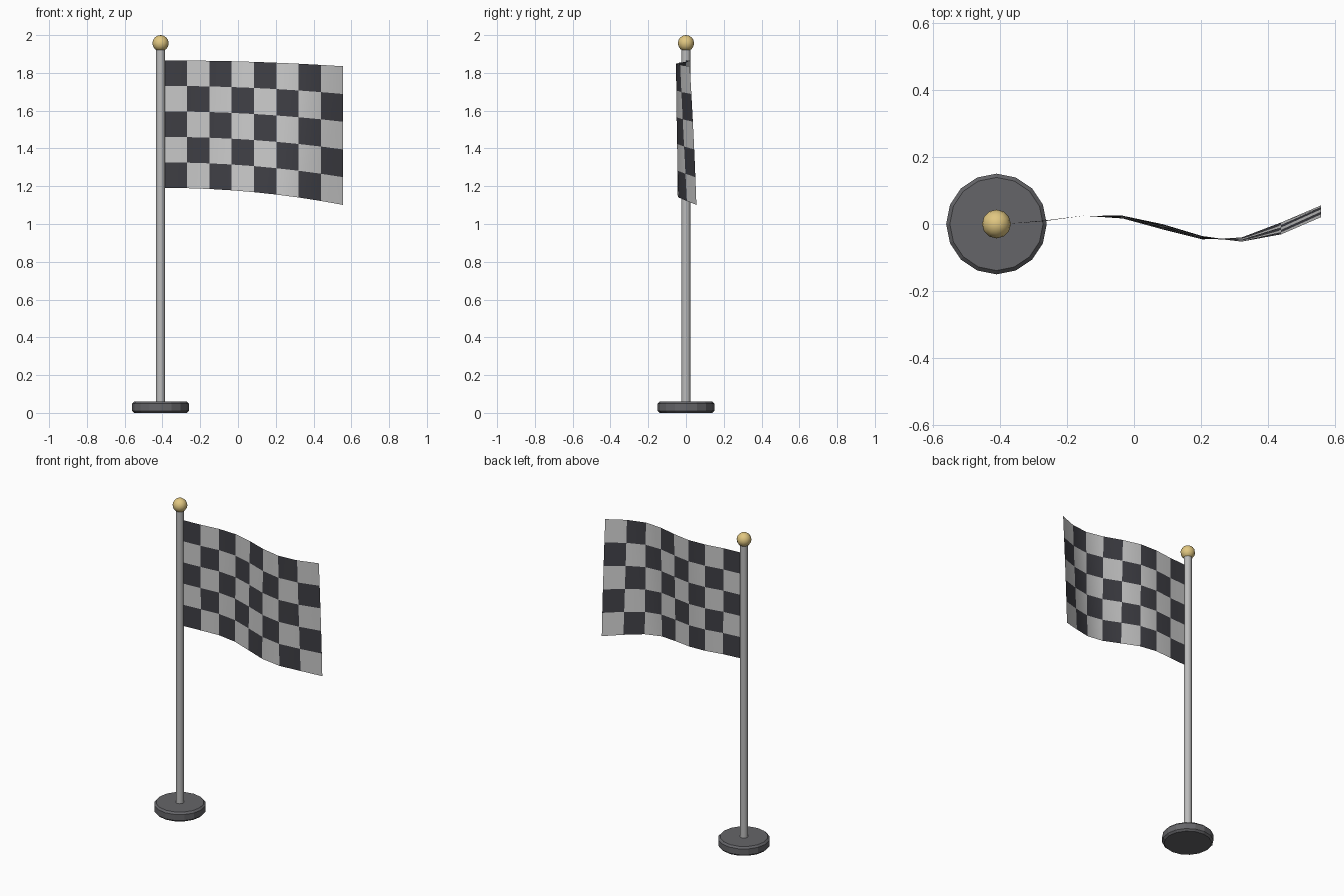
import bpy, bmesh, math

if "Cube" in bpy.data.objects:
    bpy.data.objects.remove(bpy.data.objects["Cube"])

POLE_X = -0.41


def material(name, rgb):
    m = bpy.data.materials.new(name)
    m.diffuse_color = (*rgb, 1)
    m.use_nodes = True
    m.node_tree.nodes["Principled BSDF"].inputs["Base Color"].default_value = m.diffuse_color
    return m


charcoal = material("charcoal", (0.13, 0.13, 0.14))
black = material("black_cloth", (0.05, 0.05, 0.06))
white = material("white_cloth", (0.6, 0.6, 0.6))
metal = material("metal", (0.5, 0.5, 0.5))
gold = material("gold", (0.75, 0.57, 0.22))


def smooth(ob, angle):
    bpy.ops.object.select_all(action='DESELECT')
    ob.select_set(True)
    bpy.context.view_layer.objects.active = ob
    bpy.ops.object.shade_smooth_by_angle(angle=math.radians(angle))


def cylinder(name, sides, radius, z0, z1, mat):
    bpy.ops.mesh.primitive_cylinder_add(vertices=sides, radius=radius, depth=z1 - z0,
                                        location=(POLE_X, 0, (z0 + z1) / 2))
    ob = bpy.context.object
    ob.name = name
    ob.data.materials.append(mat)
    return ob


# Weighted base disc with chamfered rims
base = cylinder("base", 16, 0.15, 0, 0.06, charcoal)
bev = base.modifiers.new("rim", 'BEVEL')
bev.width = 0.011
bev.segments = 1
bev.limit_method = 'ANGLE'
bev.angle_limit = math.radians(40)

# Pole
pole = cylinder("pole", 12, 0.024, 0.05, 1.93, metal)
smooth(pole, 40)

# Finial ball
bpy.ops.mesh.primitive_uv_sphere_add(segments=12, ring_count=8, radius=0.043,
                                     location=(POLE_X, 0, 1.957))
ball = bpy.context.object
ball.name = "finial"
ball.data.materials.append(gold)
smooth(ball, 60)

# Waving chequered flag: one face per square
COLS, ROWS = 8, 5
X0, X1 = -0.388, 0.557


def cloth_point(t, r):
    """t runs along the flag, r runs from the top edge to the bottom edge."""
    top = 1.866 - 0.031 * t * t
    bottom = 1.191 - 0.09 * t * t
    y = 0.065 * t ** 0.7 * math.sin(6.9 * t - 0.3 + 0.6 * r * t + 0.1 * r)
    return (X0 + (X1 - X0) * t, y, top + (bottom - top) * r)


bm = bmesh.new()
grid = [[bm.verts.new(cloth_point(c / COLS, r / ROWS)) for c in range(COLS + 1)]
        for r in range(ROWS + 1)]
for r in range(ROWS):
    for c in range(COLS):
        f = bm.faces.new((grid[r + 1][c], grid[r + 1][c + 1], grid[r][c + 1], grid[r][c]))
        f.material_index = (r + c) % 2
mesh = bpy.data.meshes.new("flag")
bm.to_mesh(mesh)
bm.free()
mesh.materials.append(black)
mesh.materials.append(white)
flag = bpy.data.objects.new("flag", mesh)
bpy.context.collection.objects.link(flag)
smooth(flag, 60)
